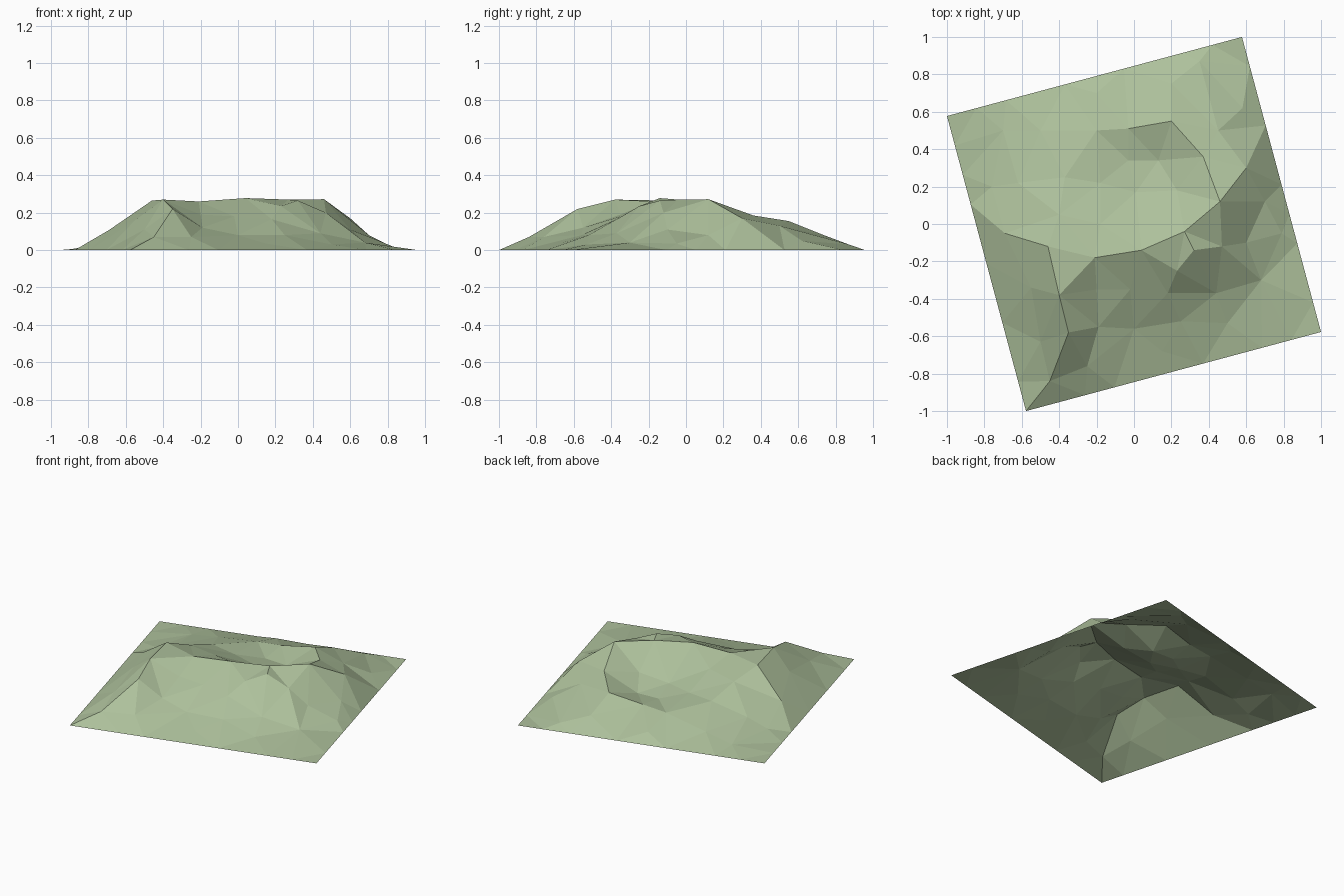
import bpy
import bmesh
import math
from mathutils import Vector, Matrix
from mathutils.geometry import delaunay_2d_cdt

if "Cube" in bpy.data.objects:
    bpy.data.objects.remove(bpy.data.objects["Cube"])

N = 10                                   # edge segments per side
HALF = 1 / (math.cos(math.radians(15)) + math.sin(math.radians(15)))

# Landmarks of the hill: x, y, height
ridge = [(-.69, -.05, .107), (-.46, -.12, .265), (-.21, -.18, .26), (.04, -.14, .278),
         (.27, -.04, .27), (.46, .12, .272), (.60, .30, .17)]
spur = [(-.40, -.38, .27), (-.35, -.58, .22), (-.45, -.84, .07)]
lip = [(.32, -.14, .265), (.47, -.12, .20), (.23, -.25, .235)]
south = [(-.20, -.35, .19), (-.19, -.55, .12), (-.02, -.35, .18), (.18, -.37, .165),
         (.00, -.56, .08), (.25, -.52, .08), (.15, -.68, .035), (-.25, -.76, .07),
         (-.55, -.34, .16), (-.50, -.63, .11), (.44, -.37, .09), (.60, -.10, .11),
         (.68, -.30, .04), (.70, .12, .08)]
north = [(.20, .55, .155), (.45, .50, .13), (-.03, .51, .12), (-.20, .50, .105),
         (.20, .75, .075), (-.20, .70, .05), (-.50, .50, .055), (-.62, .22, .08),
         (-.37, .25, .135), (-.40, .05, .20)]
bowl = [(.37, .36, .185), (.13, .34, .09), (-.03, .34, .095), (.01, .17, .125),
        (.23, .18, .145), (-.18, .22, .13), (-.18, .00, .21)]
foot = [(-.76, .20, .03), (.79, -.05, .035), (.58, .62, .05), (.35, .87, .03),
        (.50, -.53, .03), (-.70, .50, .02)]
marks = ridge + spur + lip + south + north + bowl + foot

# Turned square outline, flat on the ground
turn = Matrix.Rotation(math.radians(15), 2)
border = []
for side in range(4):
    spin = Matrix.Rotation(side * math.pi / 2, 2) @ turn
    for k in range(N):
        p = spin @ Vector((HALF * (2 * k / N - 1), -HALF))
        border.append((p.x, p.y, 0))

# Facets between landmarks and outline, keeping ridge, spur, bowl rim and outline as edges
pts = [Vector(p) for p in marks + border]
at = {p: n for n, p in enumerate(marks)}
rim = [ridge[5], bowl[0], north[0], north[2], north[3]]
paths = [ridge, [ridge[1]] + spur, rim]
edges = [(at[a], at[b]) for path in paths for a, b in zip(path, path[1:])]
first = len(marks)
edges += [(first + k, first + (k + 1) % len(border)) for k in range(len(border))]
flat, _, tris, origins, _, _ = delaunay_2d_cdt([p.xy for p in pts], edges, [], 1, 1e-5)

# Hill sheet: lift the points, pair near-flat triangles into quads
bm = bmesh.new()
verts = [bm.verts.new((v.x, v.y, pts[o[0]].z if o else 0)) for v, o in zip(flat, origins)]
for t in tris:
    bm.faces.new([verts[n] for n in t])
bmesh.ops.join_triangles(bm, faces=bm.faces[:], angle_face_threshold=.2,
                         angle_shape_threshold=.9)
bmesh.ops.recalc_face_normals(bm, faces=bm.faces[:])
if sum(f.normal.z for f in bm.faces) < 0:
    bmesh.ops.reverse_faces(bm, faces=bm.faces[:])
mesh = bpy.data.meshes.new("hill_terrain")
bm.to_mesh(mesh)
bm.free()
hill = bpy.data.objects.new("hill_terrain", mesh)
bpy.context.collection.objects.link(hill)

grass = bpy.data.materials.new("grass_green")
grass.diffuse_color = (.42, .53, .33, 1)
grass.use_nodes = True
grass.node_tree.nodes["Principled BSDF"].inputs["Base Color"].default_value = grass.diffuse_color
mesh.materials.append(grass)
